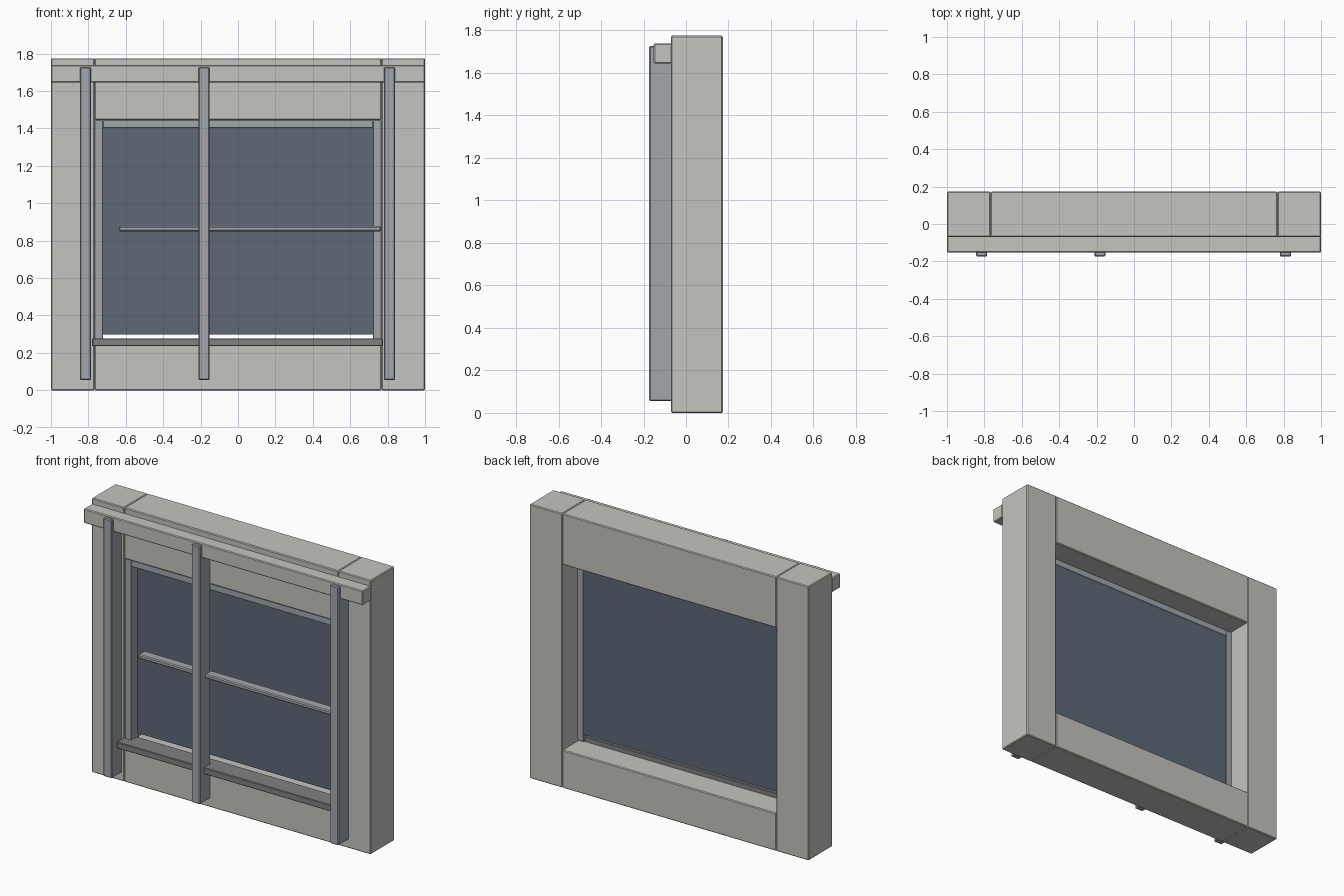
import bpy
import bmesh
from mathutils import Vector

if "Cube" in bpy.data.objects:
    bpy.data.objects.remove(bpy.data.objects["Cube"])


def material(name, rgb):
    m = bpy.data.materials.new(name)
    m.diffuse_color = (*rgb, 1)
    m.use_nodes = True
    m.node_tree.nodes["Principled BSDF"].inputs["Base Color"].default_value = m.diffuse_color
    return m


stone = material("stone", (0.56, 0.55, 0.52))
metal = material("metal", (0.36, 0.39, 0.42))
dark = material("dark_metal", (0.22, 0.22, 0.22))
glass = material("glass", (0.11, 0.14, 0.18))


def box(name, x, y, z, mat, bevel=0.005):
    """Box spanning the given (min, max) ranges, with softened edges."""
    bm = bmesh.new()
    bmesh.ops.create_cube(bm, size=1)
    lo, hi = Vector((x[0], y[0], z[0])), Vector((x[1], y[1], z[1]))
    for v in bm.verts:
        v.co = Vector([lo[i] + (v.co[i] + 0.5) * (hi[i] - lo[i]) for i in range(3)])
    mesh = bpy.data.meshes.new(name)
    bm.to_mesh(mesh)
    bm.free()
    mesh.materials.append(mat)
    ob = bpy.data.objects.new(name, mesh)
    bpy.context.collection.objects.link(ob)
    if bevel:
        mod = ob.modifiers.new("bevel", 'BEVEL')
        mod.width = bevel
        mod.segments = 1
    return ob


wall_y = (-0.07, 0.173)

# Stone piers and window frame jambs on both sides
for side, s in (("left", -1), ("right", 1)):
    box(f"{side}_pier", sorted((s * 0.767, s * 1.0)), wall_y, (0, 1.775), stone)
    box(f"{side}_frame_jamb", sorted((s * 0.722, s * 0.767)), (-0.062, 0.02), (0.25, 1.445), metal, 0.003)

# Wall panels above and below the window
box("upper_panel", (-0.767, 0.767), wall_y, (1.445, 1.775), stone)
box("lower_panel", (-0.767, 0.767), wall_y, (0, 0.245), stone)

# Cornice band
box("cornice", (-1, 1), (-0.152, -0.065), (1.645, 1.738), stone)

# Window: frame head, sill, pane and horizontal bar
box("frame_head", (-0.722, 0.722), (-0.062, 0.02), (1.402, 1.445), metal, 0.003)
box("sill", (-0.78, 0.775), (-0.13, 0.0), (0.236, 0.278), dark, 0.004)
box("window_pane", (-0.724, 0.724), (0.005, 0.018), (0.298, 1.404), glass, 0)
box("glazing_bar", (-0.637, 0.765), (-0.115, -0.05), (0.85, 0.877), metal, 0.006)

# Vertical fins
for name, x in (("left", -0.815), ("middle", -0.182), ("right", 0.81)):
    box(f"{name}_fin", (x - 0.03, x + 0.03), (-0.173, -0.065), (0.055, 1.727), metal)
